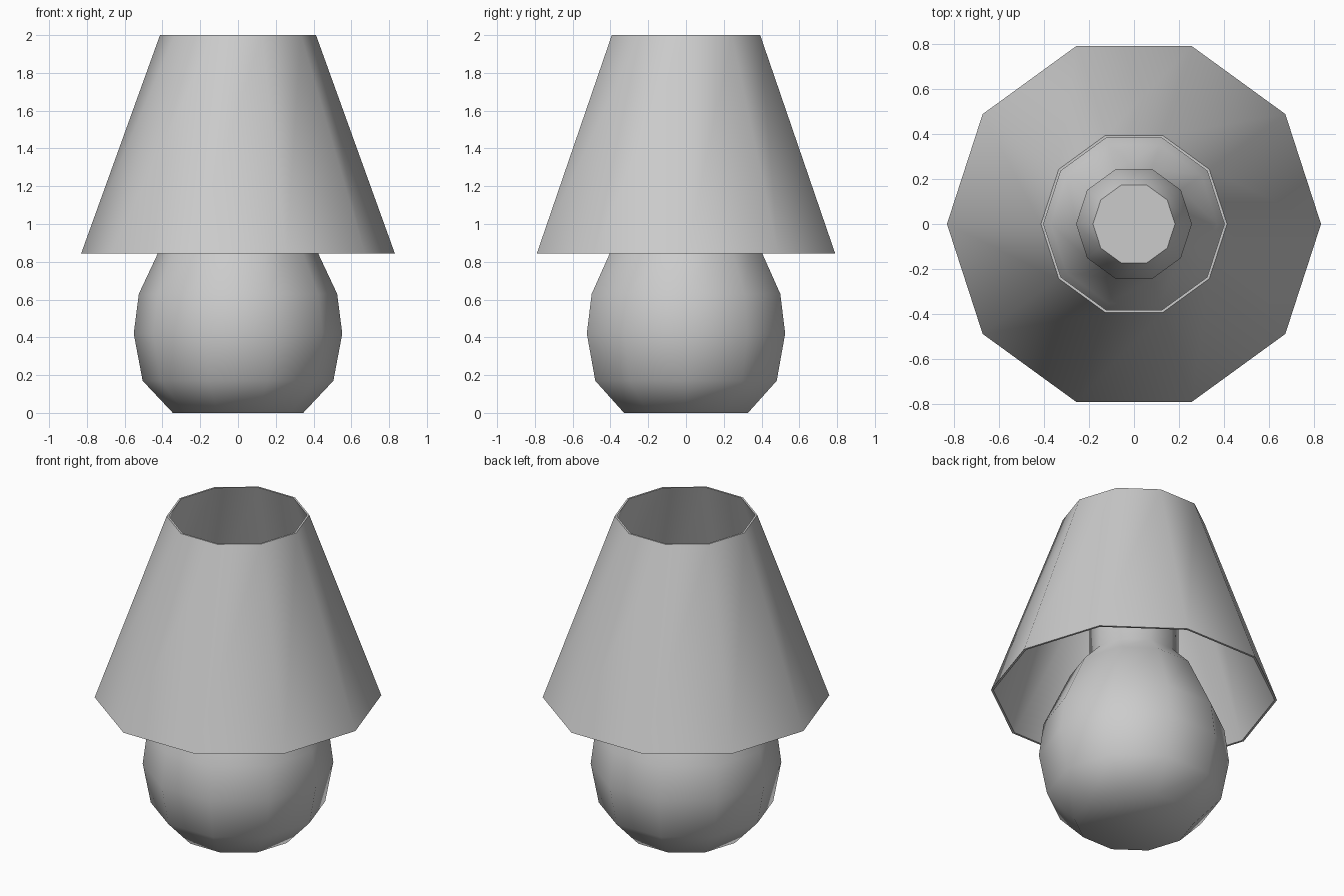
import bpy, bmesh
from math import cos, sin, tau, radians

if "Cube" in bpy.data.objects:
    bpy.data.objects.remove(bpy.data.objects["Cube"])

SIDES = 10


def lathe(name, profile, closed=False):
    """Spin a (radius, height) profile into a ten-sided part."""
    bm = bmesh.new()
    rings = [[bm.verts.new((r * cos(tau * i / SIDES), r * sin(tau * i / SIDES), z))
              for i in range(SIDES)] for r, z in profile]
    pairs = list(zip(rings, rings[1:]))
    if closed:
        pairs.append((rings[-1], rings[0]))
    else:
        bm.faces.new(rings[0][::-1])
        bm.faces.new(rings[-1])
    for a, b in pairs:
        for i in range(SIDES):
            j = (i + 1) % SIDES
            bm.faces.new((a[i], a[j], b[j], b[i]))
    bmesh.ops.recalc_face_normals(bm, faces=bm.faces)
    mesh = bpy.data.meshes.new(name)
    bm.to_mesh(mesh)
    bm.free()
    obj = bpy.data.objects.new(name, mesh)
    bpy.context.collection.objects.link(obj)
    bpy.ops.object.select_all(action='DESELECT')
    obj.select_set(True)
    bpy.context.view_layer.objects.active = obj
    bpy.ops.object.shade_smooth_by_angle(angle=radians(50))
    return obj


# Round body with neck and tapered tip
lathe("lamp_base", [(0.345, 0), (0.505, 0.17), (0.552, 0.42), (0.525, 0.63),
                    (0.37, 0.96), (0.257, 1.08), (0.257, 1.31), (0.182, 1.46)])

# Thin open shade: outer wall up, inner wall down
lathe("lamp_shade", [(0.83, 0.845), (0.413, 2.0), (0.401, 2.0), (0.816, 0.845)],
      closed=True)
